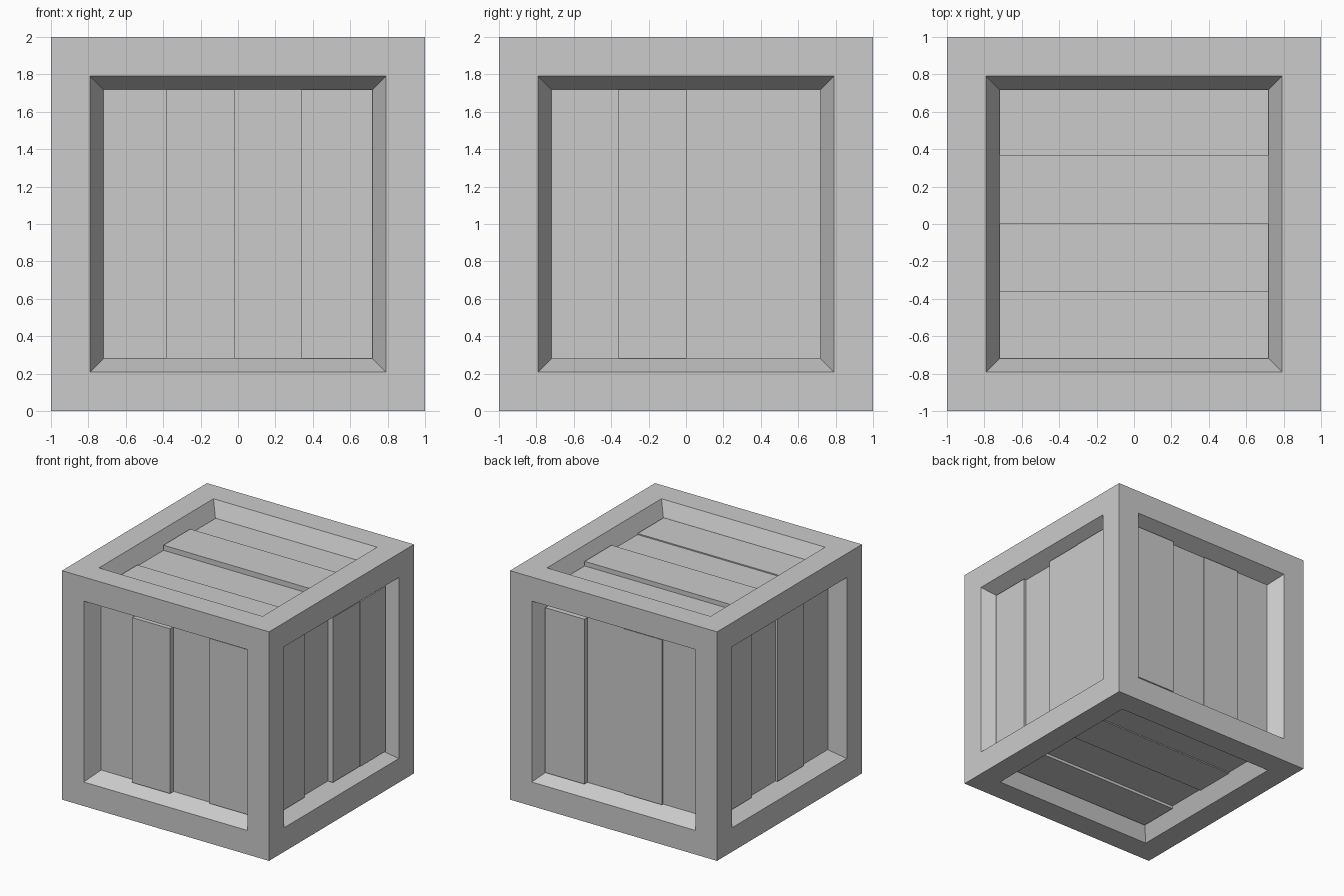
import bpy, bmesh
from mathutils import Vector

if "Cube" in bpy.data.objects:
    bpy.data.objects.remove(bpy.data.objects["Cube"])

INNER = 0.72   # half width of each recessed panel
FLOOR = 0.145  # recess depth
BACK = 0.17    # depth where planks end inside the body


def make_object(name, bm):
    bmesh.ops.recalc_face_normals(bm, faces=bm.faces)
    mesh = bpy.data.meshes.new(name)
    bm.to_mesh(mesh)
    bm.free()
    obj = bpy.data.objects.new(name, mesh)
    bpy.context.collection.objects.link(obj)
    return obj


# Crate frame: cube with a sloped recess in every side
bm = bmesh.new()
bmesh.ops.create_cube(bm, size=2)
bmesh.ops.translate(bm, verts=bm.verts, vec=(0, 0, 1))
sides = list(bm.faces)
bmesh.ops.inset_individual(bm, faces=sides, thickness=0.21, use_even_offset=True)
bmesh.ops.inset_individual(bm, faces=sides, thickness=0.07, depth=-FLOOR,
                           use_even_offset=True)
make_object("crate_frame", bm)


# Planks: boxes lined up along one axis, each at its own depth
def planks(name, normal_axis, sign, split_axis, cuts, depths):
    edges = [-INNER, *cuts, INNER]
    for i, d in enumerate(depths):
        lo, hi = Vector((-INNER,) * 3), Vector((INNER,) * 3)
        lo[split_axis], hi[split_axis] = edges[i], edges[i + 1]
        a, b = sorted((sign * (1 - d), sign * (1 - BACK)))
        lo[normal_axis], hi[normal_axis] = a, b
        bm = bmesh.new()
        bmesh.ops.create_cube(bm, size=1)
        bmesh.ops.scale(bm, verts=bm.verts, vec=hi - lo)
        bmesh.ops.translate(bm, verts=bm.verts,
                            vec=(lo + hi) / 2 + Vector((0, 0, 1)))
        make_object(f"{name}_plank_{i + 1}", bm)


X_CUTS = (-0.385, -0.02, 0.34)
Y_CUTS = (-0.36, 0.0, 0.37)
planks("front", 1, -1, 0, X_CUTS, (0.14, 0.09, 0.14, 0.12))
planks("back", 1, 1, 0, X_CUTS, (0.135, 0.118, 0.125, 0.083))
planks("right", 0, 1, 1, Y_CUTS, (0.107, 0.132, 0.083, 0.078))
planks("left", 0, -1, 1, Y_CUTS, (0.133, 0.115, 0.135, 0.11))
planks("top", 2, 1, 1, Y_CUTS, (0.12, 0.13, 0.085, 0.125))
planks("bottom", 2, -1, 1, Y_CUTS, (0.115, 0.14, 0.13, 0.14))
